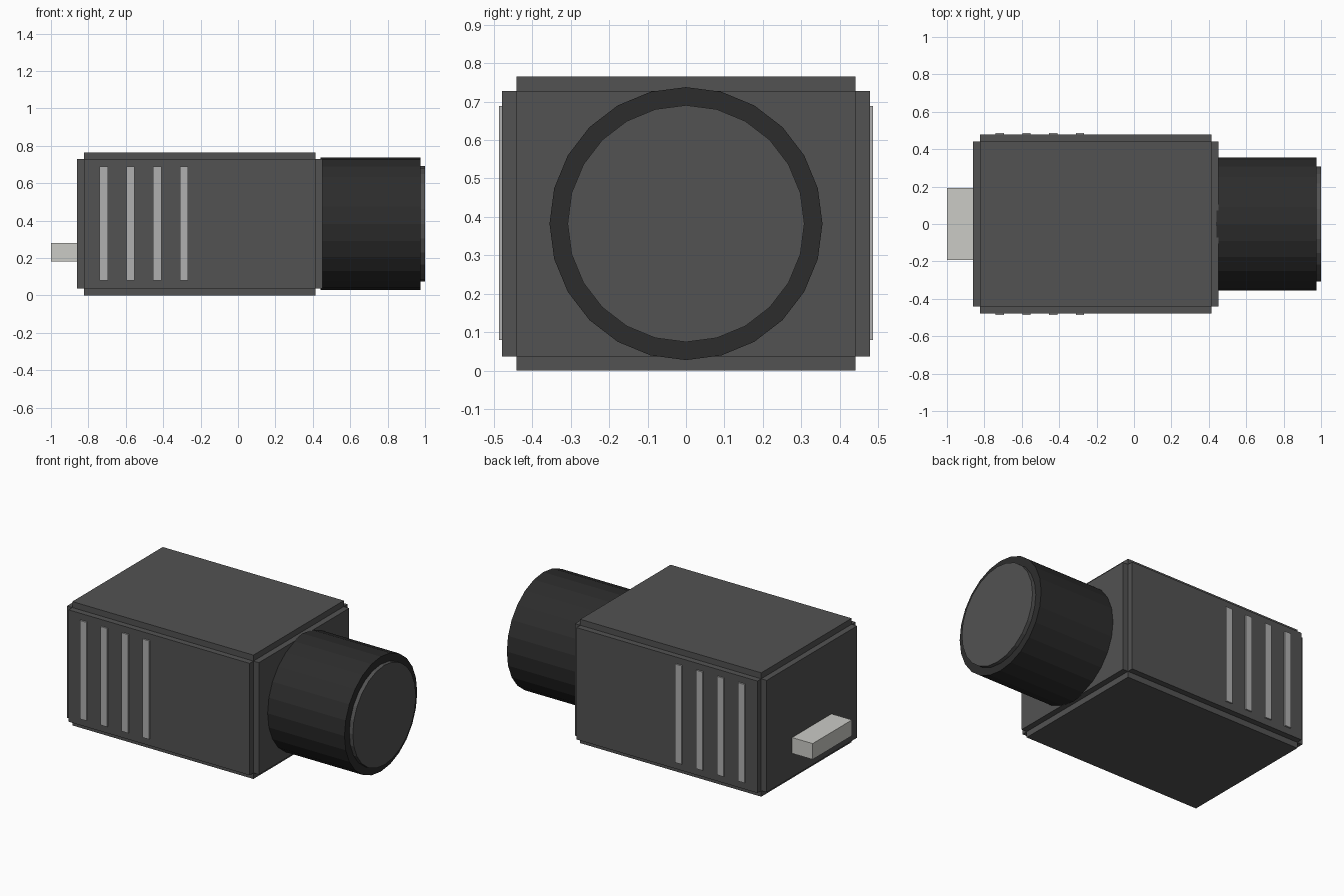
import bpy, bmesh, math
from mathutils import Matrix, Vector

if "Cube" in bpy.data.objects:
    bpy.data.objects.remove(bpy.data.objects["Cube"])


def material(name, srgb):
    lin = [((c / 255 + 0.055) / 1.055) ** 2.4 for c in srgb]
    m = bpy.data.materials.new(name)
    m.diffuse_color = (*lin, 1)
    m.use_nodes = True
    m.node_tree.nodes["Principled BSDF"].inputs["Base Color"].default_value = m.diffuse_color
    return m


BODY = material("charcoal casing", (82, 82, 82))
LENS = material("black barrel", (44, 44, 44))
VENT = material("grey vent", (176, 176, 176))
PLUG = material("pale connector", (203, 203, 198))


def finish(name, bm, mat):
    mesh = bpy.data.meshes.new(name)
    bm.to_mesh(mesh)
    bm.free()
    mesh.materials.append(mat)
    ob = bpy.data.objects.new(name, mesh)
    bpy.context.collection.objects.link(ob)
    return ob


def boxes(name, bounds, mat):
    bm = bmesh.new()
    for lo, hi in bounds:
        lo, hi = Vector(lo), Vector(hi)
        bmesh.ops.create_cube(bm, size=1, matrix=Matrix.Translation((lo + hi) / 2)
                              @ Matrix.Diagonal((*(hi - lo), 1)))
    return finish(name, bm, mat)


def x_cylinder(name, x0, x1, r, z, mat):
    bm = bmesh.new()
    bmesh.ops.create_cone(bm, cap_ends=True, segments=24, radius1=r, radius2=r, depth=x1 - x0,
                          matrix=Matrix.Translation(((x0 + x1) / 2, 0, z))
                          @ Matrix.Rotation(math.pi / 2, 4, 'Y'))
    return finish(name, bm, mat)


# Casing with stepped edges: three slabs, each proud along one axis
X0, X1, Y, H, S = -0.86, 0.451, 0.478, 0.765, 0.037
boxes("camera_casing", [
    ((X0 + S, -Y + S, 0), (X1 - S, Y - S, H)),
    ((X0 + S, -Y, S), (X1 - S, Y, H - S)),
    ((X0, -Y + S, S), (X1, Y - S, H - S)),
], BODY)

# Lens barrel and front glass
x_cylinder("lens_barrel", X1 - 0.01, 0.976, 0.355, H / 2, LENS)
x_cylinder("lens_glass", 0.96, 1.0, 0.308, H / 2, BODY)

# Four vent strips on each side
for side, sign in (("front", -1), ("back", 1)):
    for i in range(4):
        x = -0.718 + i * 0.143
        ys = sorted((sign * (Y - 0.01), sign * (Y + 0.009)))
        boxes(f"{side}_vent_{i + 1}", [((x - 0.022, ys[0], 0.08), (x + 0.022, ys[1], 0.688))], VENT)

# Rear connector
boxes("rear_connector", [((-1.0, -0.192, 0.182), (X0 + 0.01, 0.192, 0.28))], PLUG)
